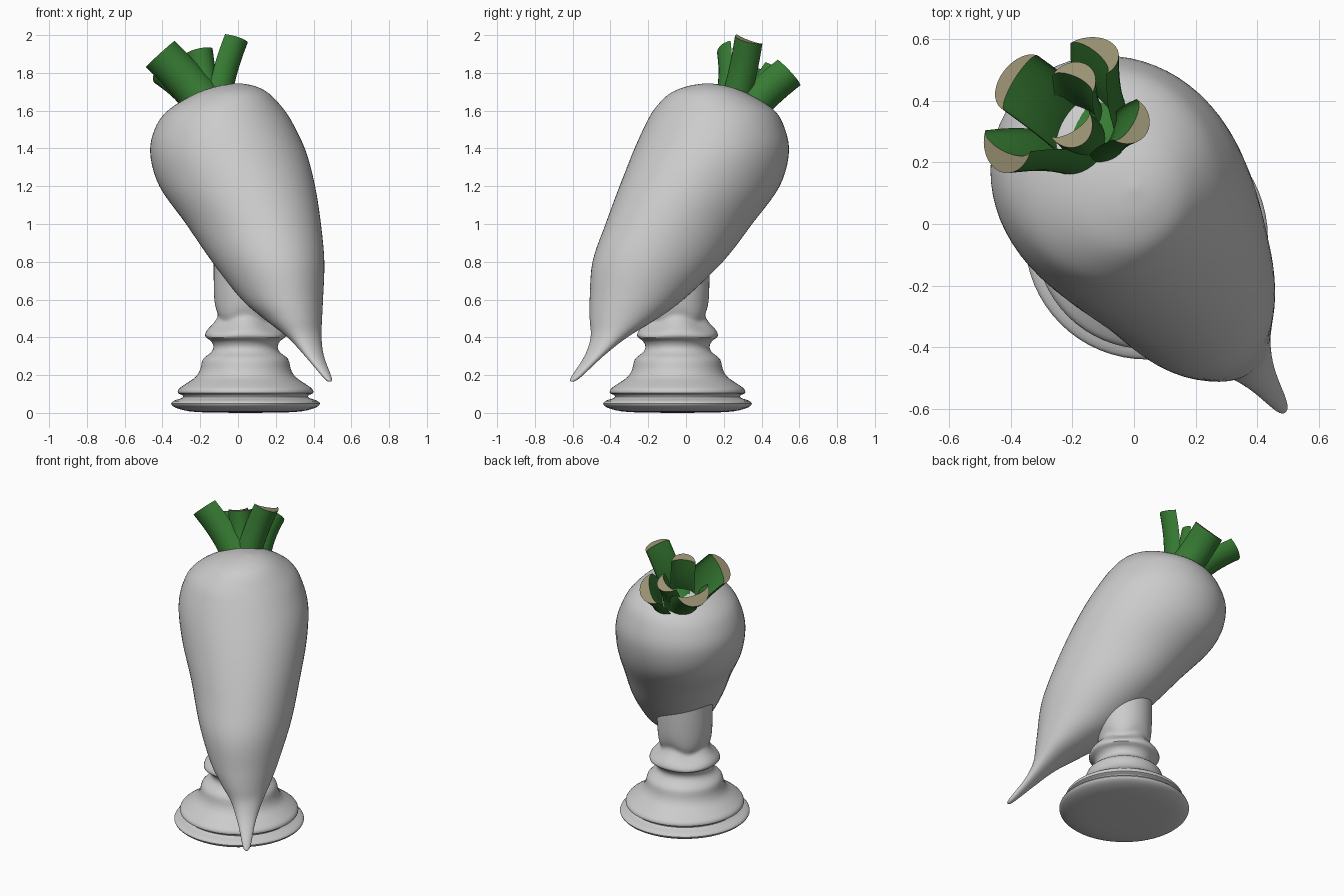
import bpy, bmesh, math
from mathutils import Vector

cube = bpy.data.objects.get("Cube")
if cube:
    bpy.data.objects.remove(cube, do_unlink=True)


def material(name, rgb):
    mat = bpy.data.materials.new(name)
    mat.use_nodes = True
    mat.diffuse_color = (*rgb, 1)
    mat.node_tree.nodes["Principled BSDF"].inputs["Base Color"].default_value = (*rgb, 1)
    return mat


GREY = material("pale grey", (0.6, 0.6, 0.6))
GREEN = material("leaf green", (0.038, 0.2, 0.033))
BEIGE = material("cut stalk beige", (0.32, 0.285, 0.17))


def refine(rows, steps):
    """Catmull-Rom interpolation between rows of numbers."""
    out = []
    for i in range(len(rows) - 1):
        a, b, c, d = (rows[min(max(i + k, 0), len(rows) - 1)] for k in (-1, 0, 1, 2))
        for s in range(steps):
            t = s / steps
            out.append([q + 0.5 * t * (r - p + t * (2 * p - 5 * q + 4 * r - w + t * (3 * (q - r) + w - p)))
                        for p, q, r, w in zip(a, b, c, d)])
    return out + [list(rows[-1])]


def loft(name, rings, mats, angle=40):
    """Skin closed rings of points, with a cap on both ends."""
    bm = bmesh.new()
    loops = [[bm.verts.new(p) for p in ring] for ring in rings]
    n = len(loops[0])
    for lo, hi in zip(loops, loops[1:]):
        for j in range(n):
            k = (j + 1) % n
            bm.faces.new((lo[j], lo[k], hi[k], hi[j]))
    bm.faces.new(loops[0][::-1])
    top = bm.faces.new(loops[-1])
    top.material_index = len(mats) - 1
    bmesh.ops.recalc_face_normals(bm, faces=bm.faces)
    mesh = bpy.data.meshes.new(name)
    bm.to_mesh(mesh)
    bm.free()
    for m in mats:
        mesh.materials.append(m)
    obj = bpy.data.objects.new(name, mesh)
    bpy.context.collection.objects.link(obj)
    bpy.ops.object.select_all(action='DESELECT')
    obj.select_set(True)
    bpy.context.view_layer.objects.active = obj
    bpy.ops.object.shade_smooth_by_angle(angle=math.radians(angle))


def circle(n):
    return [2 * math.pi * j / n for j in range(n)]


# Leaning root: height, centre x, centre y, half width x, half width y, skew
root = [
    (0.165, 0.485, -0.603, 0.008, 0.008, 0.0),
    (0.19, 0.472, -0.582, 0.023, 0.026, -0.1),
    (0.30, 0.405, -0.488, 0.050, 0.050, -0.3),
    (0.40, 0.352, -0.408, 0.090, 0.097, -0.2),
    (0.50, 0.290, -0.330, 0.155, 0.180, 0.0),
    (0.60, 0.235, -0.262, 0.215, 0.248, 0.1),
    (0.80, 0.160, -0.150, 0.297, 0.345, 0.18),
    (1.00, 0.082, -0.038, 0.357, 0.388, 0.2),
    (1.20, -0.004, 0.072, 0.412, 0.424, 0.18),
    (1.38, -0.052, 0.132, 0.413, 0.413, 0.1),
    (1.52, -0.068, 0.150, 0.365, 0.368, 0.04),
    (1.61, -0.060, 0.146, 0.300, 0.312, 0.0),
    (1.69, -0.030, 0.120, 0.195, 0.207, 0.0),
    (1.73, -0.010, 0.115, 0.100, 0.105, 0.0),
    (1.745, 0.000, 0.115, 0.010, 0.010, 0.0),
]
loft("root_body", [
    [(cx + hx * math.cos(a), cy + hy * math.sin(a - skew), z) for a in circle(64)]
    for z, cx, cy, hx, hy, skew in refine(root, 5)], [GREY])

# Turned pedestal: radius, height, amount of wave around the collar
pedestal = [
    (0.01, 0.0, 0), (0.25, 0.004, 0), (0.35, 0.02, 0), (0.391, 0.042, 0),
    (0.384, 0.062, 0), (0.335, 0.08, 0), (0.335, 0.094, 0), (0.358, 0.105, 0),
    (0.352, 0.128, 0), (0.315, 0.155, 0), (0.265, 0.19, 0), (0.24, 0.23, 0),
    (0.225, 0.285, 0), (0.183, 0.32, 0), (0.17, 0.35, 0), (0.183, 0.38, 0),
    (0.213, 0.402, 0.003), (0.205, 0.43, 0.006), (0.17, 0.465, 0.01),
    (0.147, 0.50, 0.015), (0.16, 0.55, 0.015), (0.168, 0.65, 0), (0.168, 0.9, 0),
]
loft("pedestal", [
    [(0.04 + r * math.cos(a), -0.045 + r * math.sin(a), z + wave * math.cos(4 * a))
     for a in circle(64)]
    for r, z, wave in refine(pedestal, 3)], [GREY])

# Green heart where the stalks grow together
crown = Vector((-0.19, 0.32, 1.66))
crown_axis = Vector((-0.27, 0.35, 0.9)).normalized()
across = crown_axis.orthogonal().normalized()
over = crown_axis.cross(across)
heart = Vector((-0.13, 0.30, 1.66))
loft("stalk_heart", [
    [heart + crown_axis * h + (across * math.cos(a) + over * math.sin(a)) * r
     for a in circle(32)]
    for r, h in ((0.11, -0.06), (0.115, 0.0), (0.09, 0.022), (0.03, 0.03))], [GREEN])

# Cut leaf stalks: base, tip, half width, depth
stalks = [
    ((-0.18, 0.195, 1.62), (-0.425, 0.21, 1.89), 0.106, 0.105),
    ((-0.12, 0.21, 1.62), (-0.185, 0.285, 1.925), 0.074, 0.085),
    ((-0.08, 0.23, 1.62), (0.013, 0.312, 1.975), 0.08, 0.085),
    ((-0.21, 0.32, 1.58), (-0.405, 0.472, 1.775), 0.105, 0.11),
    ((-0.14, 0.37, 1.58), (-0.175, 0.492, 1.815), 0.075, 0.085),
    ((-0.06, 0.35, 1.58), (-0.10, 0.565, 1.785), 0.10, 0.10),
]
for number, (base, tip, width, depth) in enumerate(stalks, 1):
    base, tip = Vector(base), Vector(tip)
    along = (tip - base).normalized()
    out = (base + tip) / 2 - crown
    out -= crown_axis * out.dot(crown_axis)
    out = (out - along * out.dot(along)).normalized()
    side = along.cross(out)
    rings = []
    for i in range(9):
        t = i / 8
        mid = base.lerp(tip, t) - out * 0.015 * math.sin(math.pi * t)
        ring = []
        for a in circle(32):
            # rounded outside, hollow inside
            s = math.sin(a)
            bulge = depth * s if s > 0 else -0.36 * depth * s
            ring.append(mid + side * (width * math.cos(a)) + out * (bulge - 0.6 * depth))
        rings.append(ring)
    loft(f"leaf_stalk_{number}", rings, [GREEN, BEIGE], 50)
